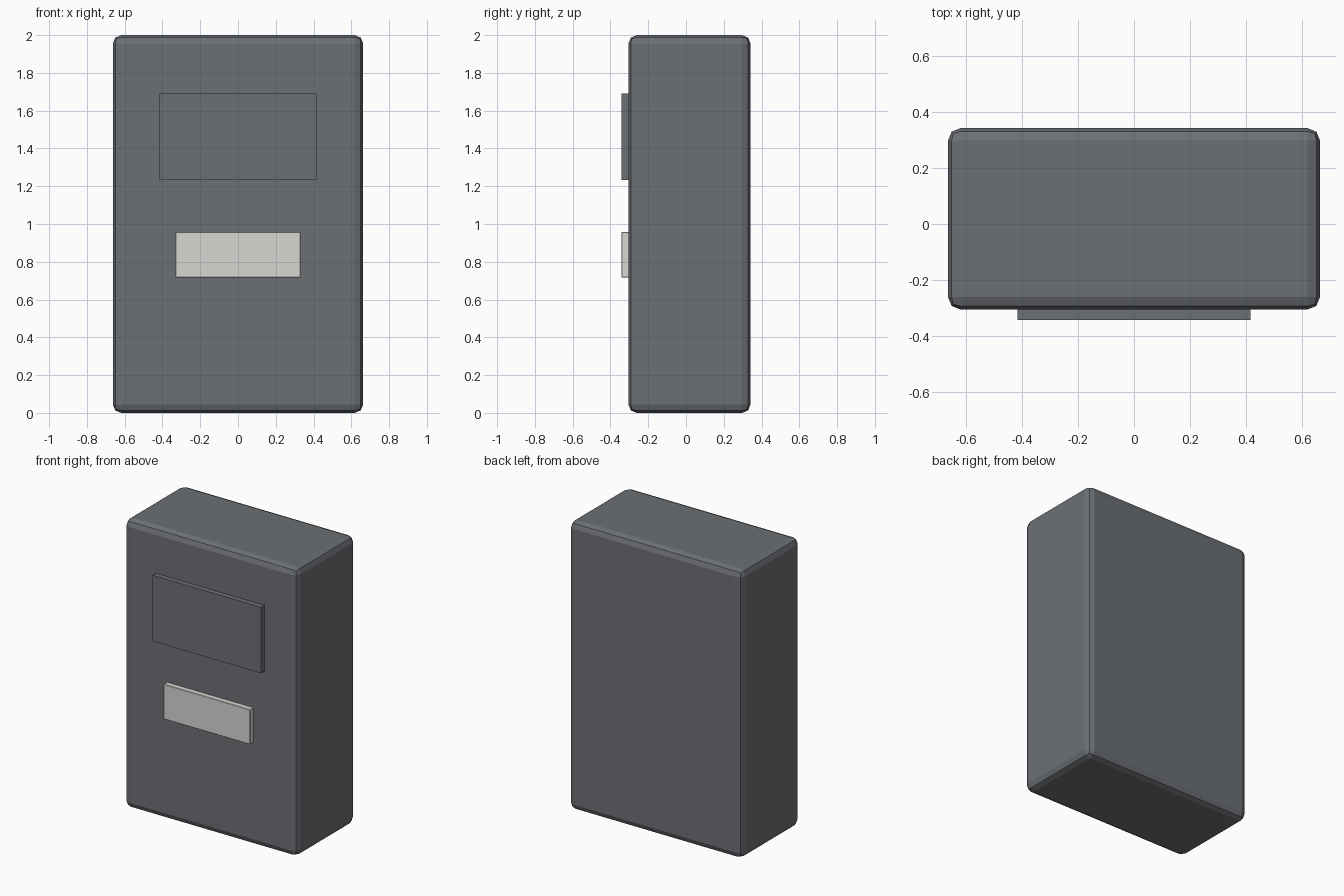
import bpy

cube = bpy.data.objects.get("Cube")
if cube:
    bpy.data.objects.remove(cube, do_unlink=True)


def material(name, color):
    mat = bpy.data.materials.new(name)
    mat.use_nodes = True
    mat.diffuse_color = (*color, 1)
    mat.node_tree.nodes["Principled BSDF"].inputs["Base Color"].default_value = (*color, 1)
    return mat


def box(name, low, high, mat, bevel=0, segments=1):
    centre = [(a + b) / 2 for a, b in zip(low, high)]
    bpy.ops.mesh.primitive_cube_add(size=1, location=centre)
    obj = bpy.context.object
    obj.name = name
    obj.scale = [b - a for a, b in zip(low, high)]
    bpy.ops.object.transform_apply(location=False, rotation=False, scale=True)
    obj.data.materials.append(mat)
    if bevel:
        mod = obj.modifiers.new("Rounded edges", "BEVEL")
        mod.width = bevel
        mod.segments = segments
    return obj


grey = material("dark grey", (0.15, 0.16, 0.175))
white = material("off white", (0.68, 0.68, 0.65))

# Rounded cabinet
box("cabinet", (-0.663, -0.305, 0), (0.663, 0.342, 2), grey, 0.045, 2)

# Raised front panels, seated into the cabinet
box("upper_panel", (-0.416, -0.342, 1.233), (0.416, -0.29, 1.69), grey)
box("label_plate", (-0.332, -0.342, 0.716), (0.332, -0.29, 0.958), white, 0.003)
